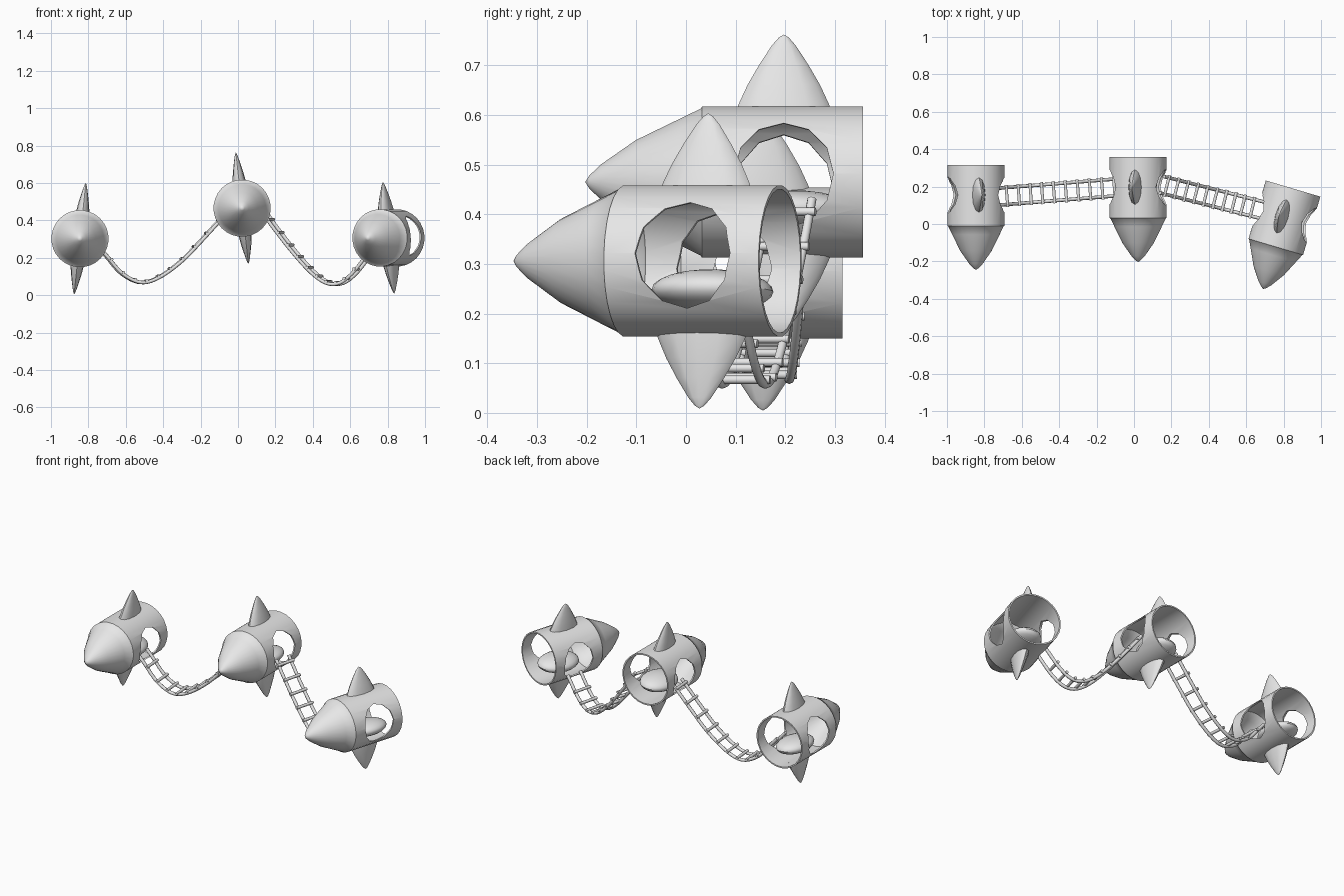
import bpy, bmesh, math
from mathutils import Matrix, Vector

if "Cube" in bpy.data.objects:
    bpy.data.objects.remove(bpy.data.objects["Cube"])

grey = bpy.data.materials.new("light_grey")
grey.use_nodes = True
grey.diffuse_color = (0.8, 0.8, 0.8, 1)
grey.node_tree.nodes["Principled BSDF"].inputs["Base Color"].default_value = grey.diffuse_color


def add(name, data, matrix=Matrix()):
    ob = bpy.data.objects.new(name, data)
    bpy.context.collection.objects.link(ob)
    ob.matrix_world = matrix
    return ob


def finish(bm, name, angle=40):
    """Turn a bmesh into a smooth shaded mesh with sharp creases."""
    bmesh.ops.recalc_face_normals(bm, faces=bm.faces)
    mesh = bpy.data.meshes.new(name)
    bm.to_mesh(mesh)
    bm.free()
    mesh.materials.append(grey)
    mesh.shade_smooth()
    mesh.set_sharp_from_angle(angle=math.radians(angle))
    return mesh


def lathe(profile, sides, closed=False):
    """Revolve (radius, height) points around z."""
    bm = bmesh.new()
    verts = [bm.verts.new((r, 0, z)) for r, z in profile]
    edges = [bm.edges.new(p) for p in zip(verts, verts[1:])]
    if closed:
        edges.append(bm.edges.new((verts[-1], verts[0])))
    bmesh.ops.spin(bm, geom=verts + edges, axis=(0, 0, 1), cent=(0, 0, 0),
                   angle=math.tau, steps=sides)
    bmesh.ops.remove_doubles(bm, verts=bm.verts, dist=0.0001)
    return bm


# Pod shell: open barrel with a pointed nose, hollow, facing -y
wall = 0.008
outer = [(0.153, -0.16), (0.153, 0.165), (0.149, 0.167), (0.127, 0.212), (0.085, 0.298),
         (0.036, 0.368), (0.013, 0.392), (0, 0.4)]
inner = [(max(r - wall, 0), z - (wall if r < 0.1 else 0)) for r, z in outer]
inner = [p for p in inner if p[0] > 0.01] + [(0, 0.38)]
bm = lathe(outer + inner[::-1], 28, closed=True)
bmesh.ops.rotate(bm, verts=bm.verts, matrix=Matrix.Rotation(math.pi / 2, 3, "X"))
shell = add("pod_shell_blank", finish(bm, "pod_shell_blank"))

# Round doorways through both flanks
bm = bmesh.new()
bmesh.ops.create_cone(bm, cap_ends=True, segments=12, radius1=0.1, radius2=0.1, depth=0.6,
                      matrix=Matrix.Diagonal((1, 1, 1.07, 1)) @ Matrix.Rotation(math.pi / 2, 4, "Y"))
cutter = add("doorway_cutter", finish(bm, "doorway_cutter"))
cutter.hide_render = True
cut = shell.modifiers.new("doorways", "BOOLEAN")
cut.object = cutter
cut.operation = "DIFFERENCE"
cut.solver = "EXACT"
graph = bpy.context.evaluated_depsgraph_get()
shell_mesh = bpy.data.meshes.new_from_object(shell.evaluated_get(graph))
shell_mesh.name = "pod_shell"
shell_mesh.set_sharp_from_angle(angle=math.radians(40))
for helper in (shell, cutter):
    bpy.data.objects.remove(helper)

# Fin: flattened ogive spike
fin_profile = [(0, 0.144), (0.096, 0.144), (0.091, 0.158), (0.073, 0.197), (0.05, 0.237),
               (0.024, 0.277), (0.01, 0.293), (0, 0.299)]
bm = lathe(fin_profile, 12)
bmesh.ops.scale(bm, vec=(0.37, 1, 1), verts=bm.verts)
fin_mesh = finish(bm, "fin")

# Cushion: flattened dome on the pod floor
bm = bmesh.new()
bmesh.ops.create_uvsphere(bm, u_segments=24, v_segments=12, radius=1,
                          matrix=Matrix.Translation((0, 0.02, -0.06)) @ Matrix.Diagonal((0.095, 0.125, 0.042, 1)))
cushion_mesh = finish(bm, "cushion")

# Three pods: name, place, heading, roll
pods = [("right", (-0.845, 0.155, 0.302), 0, 6),
        ("middle", (0.022, 0.197, 0.465), 0, -6.5),
        ("left", (0.805, 0.036, 0.306), -16.5, -6)]
for side, place, heading, roll in pods:
    frame = (Matrix.Translation(place) @ Matrix.Rotation(math.radians(heading), 4, "Z")
             @ Matrix.Rotation(math.radians(roll), 4, "Y"))
    add(side + "_pod_shell", shell_mesh, frame)
    add(side + "_cushion", cushion_mesh, frame)
    add(side + "_top_fin", fin_mesh, frame)
    add(side + "_bottom_fin", fin_mesh, frame @ Matrix.Rotation(math.pi, 4, "Y"))


def spline(points, steps=6):
    """Smooth path through the points."""
    pts = [Vector(p) for p in points]
    pts = [2 * pts[0] - pts[1]] + pts + [2 * pts[-1] - pts[-2]]
    path = []
    for a, b, c, d in zip(pts, pts[1:], pts[2:], pts[3:]):
        for i in range(steps):
            t = i / steps
            path.append(b + (c - a) * t / 2 + (2 * a - 5 * b + 4 * c - d) * t * t / 2
                        + (3 * b - a - 3 * c + d) * t ** 3 / 2)
    return path + [pts[-2]]


def ladder(name, sag, y_start, y_end, first_rung, spacing, count):
    """Hanging rope ladder; sag is a list of (x, z) points."""
    x0, x1 = sag[0][0], sag[-1][0]
    slope = (y_end - y_start) / (x1 - x0)
    path = spline([(x, y_start + (x - x0) * slope, z) for x, z in sag])
    across = Vector((-slope, 1, 0)).normalized()
    # Rails
    for side, label in ((1, "back"), (-1, "front")):
        curve = bpy.data.curves.new(f"{name}_{label}_rail", "CURVE")
        curve.dimensions = "3D"
        curve.bevel_depth = 0.0095
        curve.bevel_resolution = 2
        curve.use_fill_caps = True
        line = curve.splines.new("POLY")
        line.points.add(len(path) - 1)
        for point, p in zip(line.points, path):
            point.co = (*(p + across * side * 0.045), 1)
        line.use_smooth = True
        curve.materials.append(grey)
        add(curve.name, curve)
    # Rungs, resting on the rails
    bm = bmesh.new()
    turn = across.to_track_quat("Z", "Y").to_matrix().to_4x4()
    for i in range(count):
        x = first_rung + i * spacing
        a, b = next((a, b) for a, b in zip(path, path[1:]) if a.x <= x <= b.x)
        up = across.cross(a - b).normalized()
        up = up if up.z > 0 else -up
        spot = a.lerp(b, (x - a.x) / (b.x - a.x)) + up * 0.007
        bmesh.ops.create_cone(bm, cap_ends=True, segments=10, radius1=0.0085, radius2=0.0085,
                              depth=0.118, matrix=Matrix.Translation(spot) @ turn)
    add(name + "_rungs", finish(bm, name + "_rungs"))


ladder("right_ladder", [(-0.74, 0.25), (-0.7, 0.205), (-0.62, 0.115), (-0.52, 0.068), (-0.42, 0.097),
                        (-0.3, 0.185), (-0.2, 0.288), (-0.08, 0.42)],
       0.145, 0.197, -0.685, 0.065, 10)
ladder("left_ladder", [(0.15, 0.43), (0.2, 0.36), (0.3, 0.232), (0.4, 0.122), (0.48, 0.066),
                       (0.55, 0.064), (0.62, 0.115), (0.7, 0.215)],
       0.21, 0.07, 0.17, 0.052, 10)
